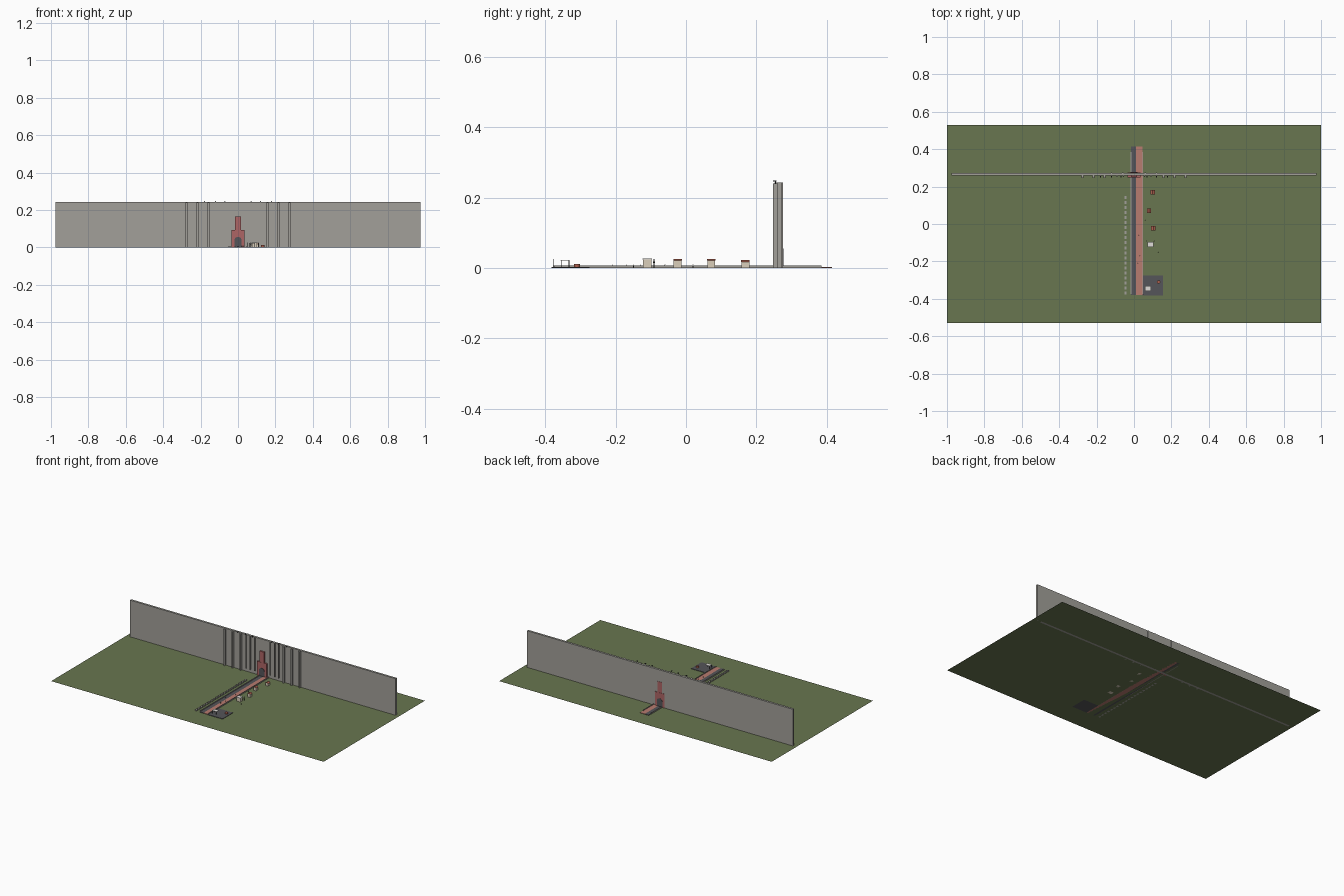
import bpy, bmesh, math

if "Cube" in bpy.data.objects:
    bpy.data.objects.remove(bpy.data.objects["Cube"])

def mat(name, r, g, b):
    m = bpy.data.materials.new(name)
    m.diffuse_color = (r, g, b, 1)
    m.use_nodes = True
    m.node_tree.nodes["Principled BSDF"].inputs["Base Color"].default_value = m.diffuse_color
    return m

GRASS = mat("grass", 0.14, 0.18, 0.08)
STONE = mat("stone", 0.36, 0.35, 0.32)
DARK = mat("dark_stone", 0.09, 0.09, 0.10)
PINK = mat("pink_paving", 0.48, 0.20, 0.16)
RED = mat("gate_red", 0.42, 0.13, 0.13)
CREAM = mat("plaster", 0.70, 0.62, 0.50)
ROOF = mat("roof_tile", 0.42, 0.12, 0.08)
PALE = mat("pale_cloth", 0.75, 0.73, 0.70)
IRON = mat("iron", 0.04, 0.04, 0.04)

def mesh_object(name, bm, m):
    bmesh.ops.recalc_face_normals(bm, faces=bm.faces)
    me = bpy.data.meshes.new(name)
    bm.to_mesh(me)
    bm.free()
    ob = bpy.data.objects.new(name, me)
    bpy.context.collection.objects.link(ob)
    me.materials.append(m)
    return ob

def box(name, x0, x1, y0, y1, z0, z1, m):
    bm = bmesh.new()
    bmesh.ops.create_cube(bm, size=1)
    for v in bm.verts:
        v.co = (x1 if v.co.x > 0 else x0, y1 if v.co.y > 0 else y0, z1 if v.co.z > 0 else z0)
    return mesh_object(name, bm, m)

def post(name, x, y, z0, z1, r, m, n=8):
    bm = bmesh.new()
    bmesh.ops.create_cone(bm, cap_ends=True, segments=n, radius1=r, radius2=r, depth=z1 - z0)
    ob = mesh_object(name, bm, m)
    ob.location = (x, y, (z0 + z1) / 2)
    return ob

def extrude_y(name, pts, y0, y1, m):
    bm = bmesh.new()
    f = bm.faces.new([bm.verts.new((x, y0, z)) for x, z in pts])
    out = bmesh.ops.extrude_face_region(bm, geom=[f])["geom"]
    for v in out:
        if isinstance(v, bmesh.types.BMVert):
            v.co.y = y1
    return mesh_object(name, bm, m)

def person(name, x, y, z=0.002, h=0.008):
    post(name + "_body", x, y, z, z + h * 0.75, 0.0014, IRON)
    bm = bmesh.new()
    bmesh.ops.create_icosphere(bm, subdivisions=1, radius=0.0014)
    mesh_object(name + "_head", bm, CREAM).location = (x, y, z + h * 0.9)

# ground sheet
bm = bmesh.new()
bmesh.ops.create_grid(bm, x_segments=1, y_segments=1, size=1)
for v in bm.verts:
    v.co.y *= 0.53
mesh_object("ground", bm, GRASS)

# road, paving and kerbs
box("road", -0.016, 0.012, -0.38, 0.415, 0, 0.003, DARK)
box("paved_strip", 0.012, 0.046, -0.38, 0.415, 0, 0.003, PINK)
box("kerb_left", -0.018, -0.014, -0.375, 0.386, 0, 0.008, STONE)
box("kerb_right", 0.045, 0.047, -0.375, 0.386, 0, 0.008, STONE)

# row of low blocks beside the road
for i in range(20):
    y = -0.37 + i * 0.027
    box("roadside_block", -0.052, -0.040, y - 0.008, y + 0.008, 0, 0.007, STONE)

# great wall
box("wall", -0.975, 0.975, 0.259, 0.273, 0, 0.243, STONE)
for s in (-1, 1):
    for x in (0.275, 0.217, 0.158):
        box("buttress", s * x - 0.005, s * x + 0.005, 0.247, 0.26, 0, 0.24, STONE)
    for x in (0.12, 0.09, 0.056):
        box("thin_rib", s * x - 0.0025, s * x + 0.0025, 0.252, 0.26, 0.02, 0.243, STONE)
    # wall top guns
    for x in (0.07, 0.12, 0.18):
        post("wall_gun_post", s * x, 0.254, 0.24, 0.247, 0.0015, IRON)
        box("wall_gun", s * x - 0.003, s * x + 0.003, 0.248, 0.258, 0.246, 0.249, IRON)
    # back ribs
    for x in (0.06, 0.12):
        box("back_rib", s * x - 0.003, s * x + 0.003, 0.272, 0.2755, 0, 0.243, STONE)

# gate panels on both faces of the wall
for y0, y1, d0, d1 in ((0.249, 0.26, 0.2475, 0.25), (0.272, 0.276, 0.275, 0.277)):
    extrude_y("gate_surround", [(-0.035, 0), (0.035, 0), (0.035, 0.093), (-0.035, 0.093)], y0, y1, RED)
    box("gate_tablet", -0.016, 0.016, y0 + 0.001, y1 - 0.001, 0.093, 0.165, RED)
    arch = [(-0.02, 0), (0.02, 0)] + [
        (0.02 * math.cos(a * math.pi / 8), 0.038 + 0.018 * math.sin(a * math.pi / 8)) for a in range(9)]
    extrude_y("gate_door", arch, d0, d1, DARK)

# houses with gabled roofs
def house(name, x, y, w, d, h, ridge, roof):
    box(name + "_walls", x - w, x + w, y - d, y + d, 0, h, CREAM)
    e = w + 0.002
    extrude_y(name + "_roof", [(x - e, h), (x + e, h), (x, ridge)], y - d - 0.001, y + d + 0.001, roof)
    box(name + "_door", x - w - 0.001, x - w + 0.001, y - 0.003, y + 0.003, 0, 0.01, DARK)

house("house_north", 0.10, 0.169, 0.009, 0.011, 0.018, 0.023, ROOF)
house("house_middle", 0.08, 0.072, 0.009, 0.011, 0.021, 0.026, ROOF)
house("house_south", 0.103, -0.024, 0.010, 0.011, 0.021, 0.026, ROOF)

# flat-roofed guard house with corner posts
box("guard_house", 0.074, 0.102, -0.122, -0.098, 0, 0.024, CREAM)
box("guard_house_roof", 0.072, 0.104, -0.124, -0.096, 0.024, 0.027, PALE)
for x in (0.068, 0.108):
    post("guard_post", x, -0.091, 0, 0.026, 0.0015, IRON)
    post("guard_lamp", x, -0.091, 0.015, 0.019, 0.003, IRON)

# square with stall, fountain and flag pole
box("square", 0.046, 0.155, -0.383, -0.275, 0, 0.003, DARK)
for x in (0.06, 0.09):
    for y in (-0.355, -0.333):
        post("stall_leg", x, y, 0.003, 0.022, 0.001, IRON)
box("stall_cover", 0.058, 0.092, -0.357, -0.331, 0.021, 0.023, PALE)
post("red_basin", 0.132, -0.31, 0.003, 0.012, 0.009, ROOF, 12)
post("flag_pole", 0.052, -0.378, 0.003, 0.026, 0.001, IRON)

# passers-by
for i, (x, y) in enumerate([(0.02, -0.21), (0.03, -0.17), (0.0, -0.13), (0.025, -0.06),
                            (0.13, -0.15), (0.06, 0.02)]):
    person("figure", x, y)
